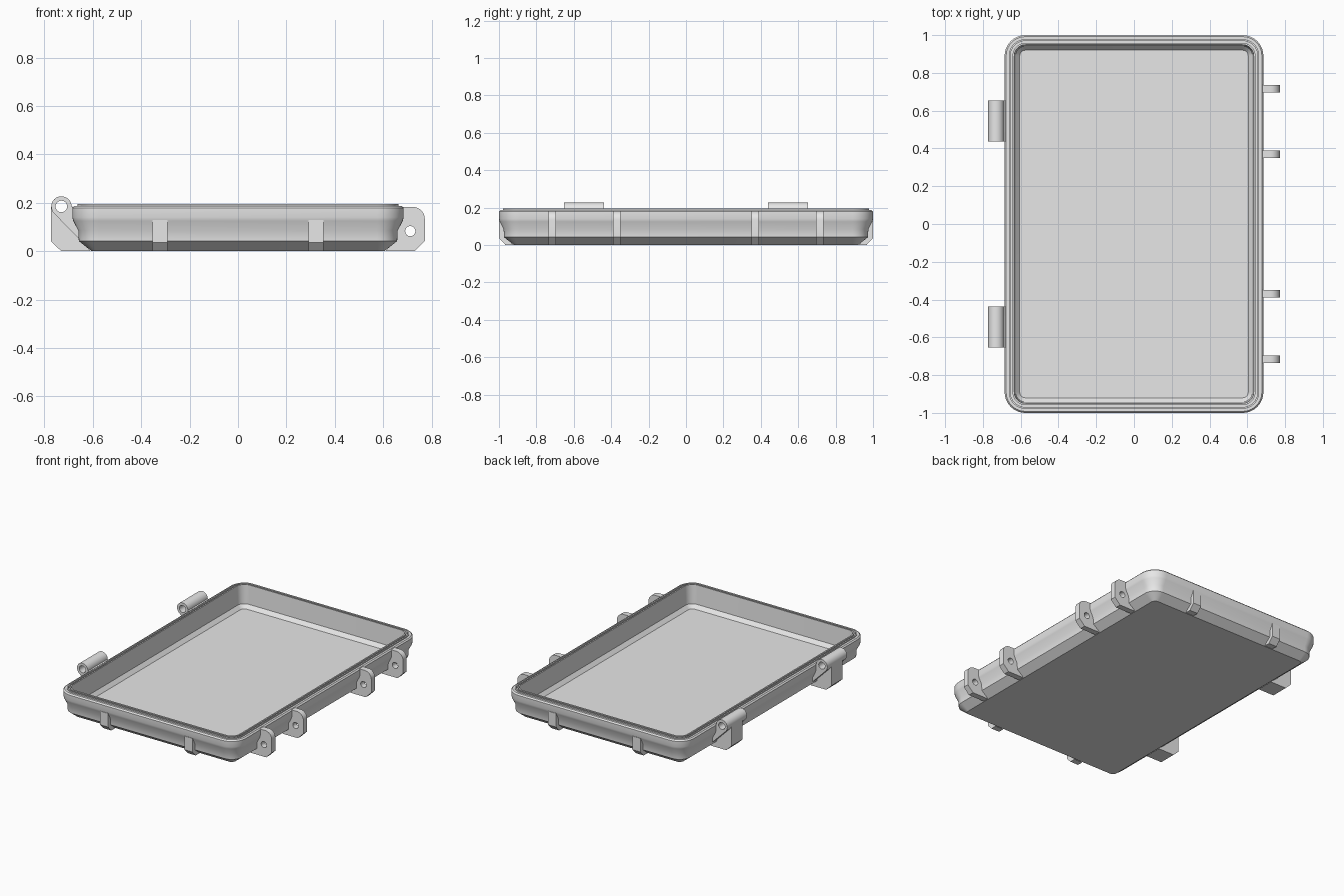
import bpy, bmesh
from math import sin, cos, pi, radians
from mathutils import Matrix

cube = bpy.data.objects.get("Cube")
if cube:
    bpy.data.objects.remove(cube, do_unlink=True)

grey = bpy.data.materials.new("light grey plastic")
grey.use_nodes = True
grey.diffuse_color = (0.8, 0.8, 0.8, 1)
grey.node_tree.nodes["Principled BSDF"].inputs["Base Color"].default_value = (0.8, 0.8, 0.8, 1)


def finish(name, mesh):
    """Clean, shade and link a mesh as a named part."""
    bm = bmesh.new()
    bm.from_mesh(mesh)
    bmesh.ops.remove_doubles(bm, verts=bm.verts, dist=0.00005)
    bmesh.ops.recalc_face_normals(bm, faces=bm.faces)
    bm.to_mesh(mesh)
    bm.free()
    mesh.materials.clear()
    mesh.materials.append(grey)
    mesh.shade_smooth()
    mesh.set_sharp_from_angle(angle=radians(30))
    obj = bpy.data.objects.new(name, mesh)
    bpy.context.collection.objects.link(obj)
    return obj


def arc(cx, cz, r, start, end, steps):
    """Points along an arc, angles in degrees."""
    angles = [radians(start + (end - start) * i / steps) for i in range(steps + 1)]
    return [(cx + r * cos(a), cz + r * sin(a)) for a in angles]


def rounded_rectangle(inset):
    hx, hy = 0.685 - inset, 1.0 - inset
    r = max(0.11 - inset, 0.03)
    corners = [(1, 1, 0), (-1, 1, 90), (-1, -1, 180), (1, -1, 270)]
    return [p for sx, sy, a in corners
            for p in arc(sx * (hx - r), sy * (hy - r), r, a, a + 90, 10)]


def plate(name, outline, thickness, location, turn=0, hole=None):
    """Extrude an upright profile, with an optional round hole."""
    curve = bpy.data.curves.new(name + "_profile", "CURVE")
    curve.dimensions = "2D"
    curve.fill_mode = "BOTH"
    curve.extrude = thickness / 2
    loops = [outline]
    if hole:
        loops.append(arc(*hole, 0, 360, 24)[:-1])
    for loop in loops:
        spline = curve.splines.new("POLY")
        spline.points.add(len(loop) - 1)
        for point, (a, b) in zip(spline.points, loop):
            point.co = (a, b, 0, 1)
        spline.use_cyclic_u = True
    helper = bpy.data.objects.new(name + "_helper", curve)
    bpy.context.collection.objects.link(helper)
    graph = bpy.context.evaluated_depsgraph_get()
    mesh = bpy.data.meshes.new_from_object(helper.evaluated_get(graph))
    bpy.data.objects.remove(helper, do_unlink=True)
    bpy.data.curves.remove(curve)
    mesh.transform(Matrix.Translation(location)
                   @ Matrix.Rotation(radians(turn), 4, "Z")
                   @ Matrix.Rotation(pi / 2, 4, "X"))
    return finish(name, mesh)


# Tray shell: wall section as (inset, height), from underside to inner floor
section = [(0.08, 0), (0.027, 0.042), (0.025, 0.085), (0.004, 0.125), (0, 0.14),
           (0, 0.178), (0.008, 0.187), (0.022, 0.187), (0.022, 0.195), (0.031, 0.195),
           (0.031, 0.175), (0.042, 0.175), (0.042, 0.195), (0.051, 0.195),
           (0.058, 0.065), (0.08, 0.04)]
bm = bmesh.new()
rings = [[bm.verts.new((x, y, z)) for x, y in rounded_rectangle(inset)]
         for inset, z in section]
for lower, upper in zip(rings, rings[1:]):
    for i in range(len(lower)):
        j = (i + 1) % len(lower)
        bm.faces.new((lower[i], lower[j], upper[j], upper[i]))
bm.faces.new(rings[0])
bm.faces.new(rings[-1])
shell = bpy.data.meshes.new("tray_shell")
bm.to_mesh(shell)
bm.free()
finish("tray_shell", shell)

# Hinges: barrel with sloping arm, plus a central web down to the base
hx, hz, hr = -0.73, 0.185, 0.042
pin_hole = (hx, hz, 0.024)
barrel = arc(hx, hz, hr, 0, 225, 20) + [(-0.655, 0.05), (-0.655, 0.17)]
web = arc(hx, hz, hr, 0, 180, 16) + [(-0.772, 0.04), (-0.73, 0), (-0.61, 0),
                                     (-0.65, 0.05), (-0.65, 0.17)]
for end, side in (("front", -1), ("back", 1)):
    spot = (0, side * 0.545, 0)
    plate(end + "_hinge_barrel", barrel, 0.215, spot, hole=pin_hole)
    plate(end + "_hinge_web", web, 0.12, spot, hole=pin_hole)

# Latch lugs in two pairs
lug = [(0.61, 0), (0.73, 0), (0.772, 0.042)] + arc(0.722, 0.133, 0.05, 0, 90, 10)
lug += [(0.66, 0.183), (0.65, 0.05)]
for end, side in (("front", -1), ("back", 1)):
    for place, y in (("inner", 0.37), ("outer", 0.715)):
        plate(f"{end}_{place}_latch_lug", lug, 0.04, (0, side * y, 0),
              hole=(0.712, 0.083, 0.021))

# Ribs on the short ends
rib = [(0.925, 0), (0.965, 0), (1.0, 0.037), (1.0, 0.13), (0.97, 0.13), (0.965, 0.05)]
for end, turn in (("front", -90), ("back", 90)):
    for hand, x in (("left", 0.322), ("right", -0.322)):
        plate(f"{end}_{hand}_rib", rib, 0.062, (x, 0, 0), turn)
